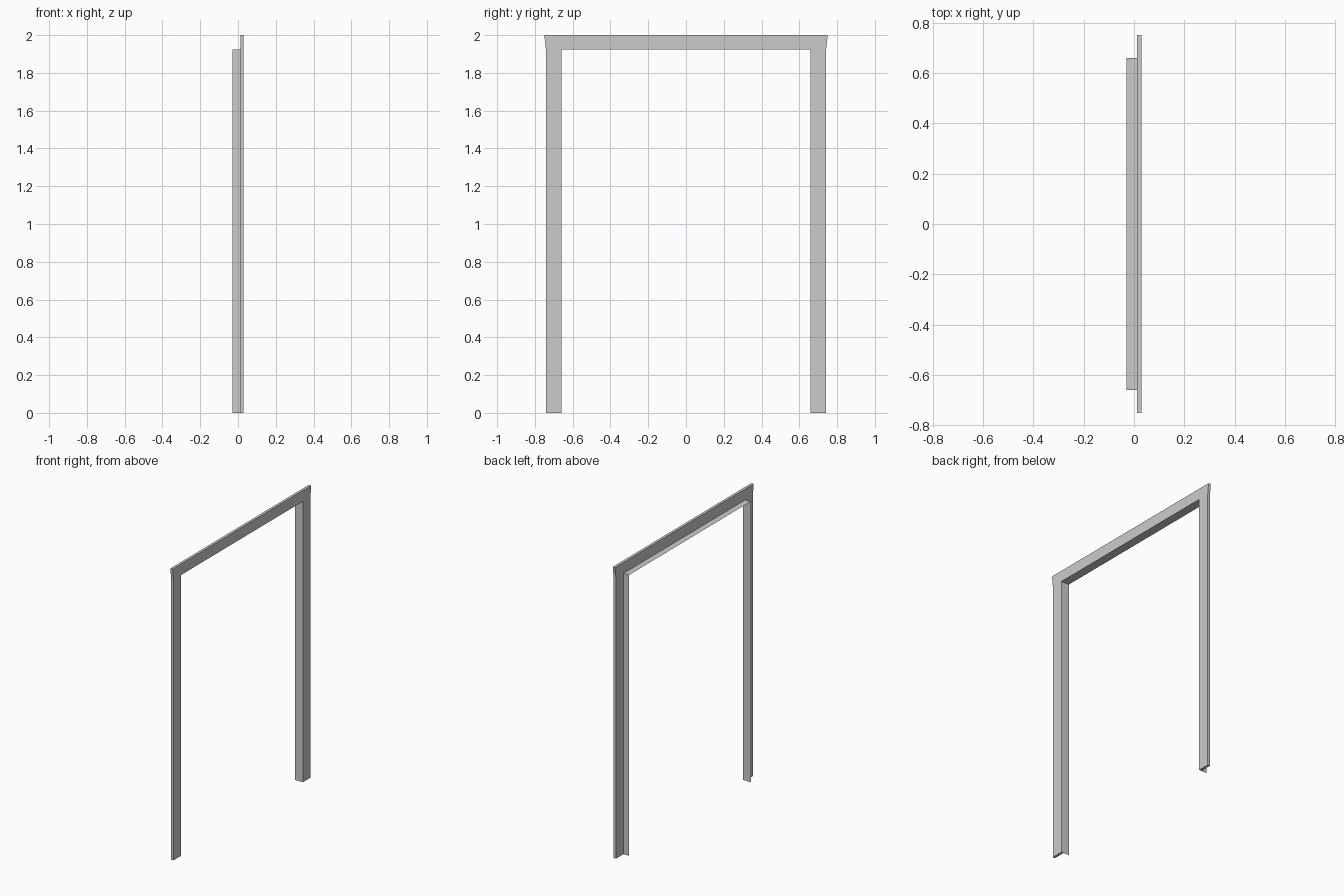
import bpy, bmesh

if "Cube" in bpy.data.objects:
    bpy.data.objects.remove(bpy.data.objects["Cube"])

X_BACK, X_STEP, X_FRONT = -0.03, 0.012, 0.03
INNER_Y, OUTER_Y, FLARE_Y = 0.66, 0.742, 0.75
HEAD_Z, TOP_Z = 1.925, 2.0


def mirrored(half):
    """Complete a half profile (y, z) across y = 0."""
    return half + [(-y, z) for y, z in reversed(half)]


def make_object(name, bm):
    mesh = bpy.data.meshes.new(name)
    bm.to_mesh(mesh)
    bm.free()
    obj = bpy.data.objects.new(name, mesh)
    bpy.context.collection.objects.link(obj)
    return obj


opening = mirrored([(INNER_Y, 0), (INNER_Y, HEAD_Z)])

# Face trim: solid door surround with flared upper corners
outline = mirrored([(OUTER_Y, 0), (OUTER_Y, HEAD_Z), (FLARE_Y, TOP_Z)])
bm = bmesh.new()
face = bm.faces.new([bm.verts.new((X_STEP, y, z))
                     for y, z in outline + opening[::-1]])
extruded = bmesh.ops.extrude_face_region(bm, geom=[face], use_keep_orig=True)
moved = [g for g in extruded["geom"] if isinstance(g, bmesh.types.BMVert)]
bmesh.ops.translate(bm, verts=moved, vec=(X_FRONT - X_STEP, 0, 0))
bmesh.ops.recalc_face_normals(bm, faces=bm.faces)
make_object("door_face_trim", bm)

# Jamb lining: thin sheet around the opening, behind the trim
bm = bmesh.new()
rows = [[bm.verts.new((x, y, z)) for y, z in opening] for x in (X_BACK, X_STEP)]
for i in range(len(opening) - 1):
    bm.faces.new((rows[0][i], rows[0][i + 1], rows[1][i + 1], rows[1][i]))
bm.normal_update()
# Make the lining face into the opening
bm.faces.ensure_lookup_table()
if bm.faces[0].normal.y > 0:
    bmesh.ops.reverse_faces(bm, faces=bm.faces[:])
make_object("door_jamb_lining", bm)
